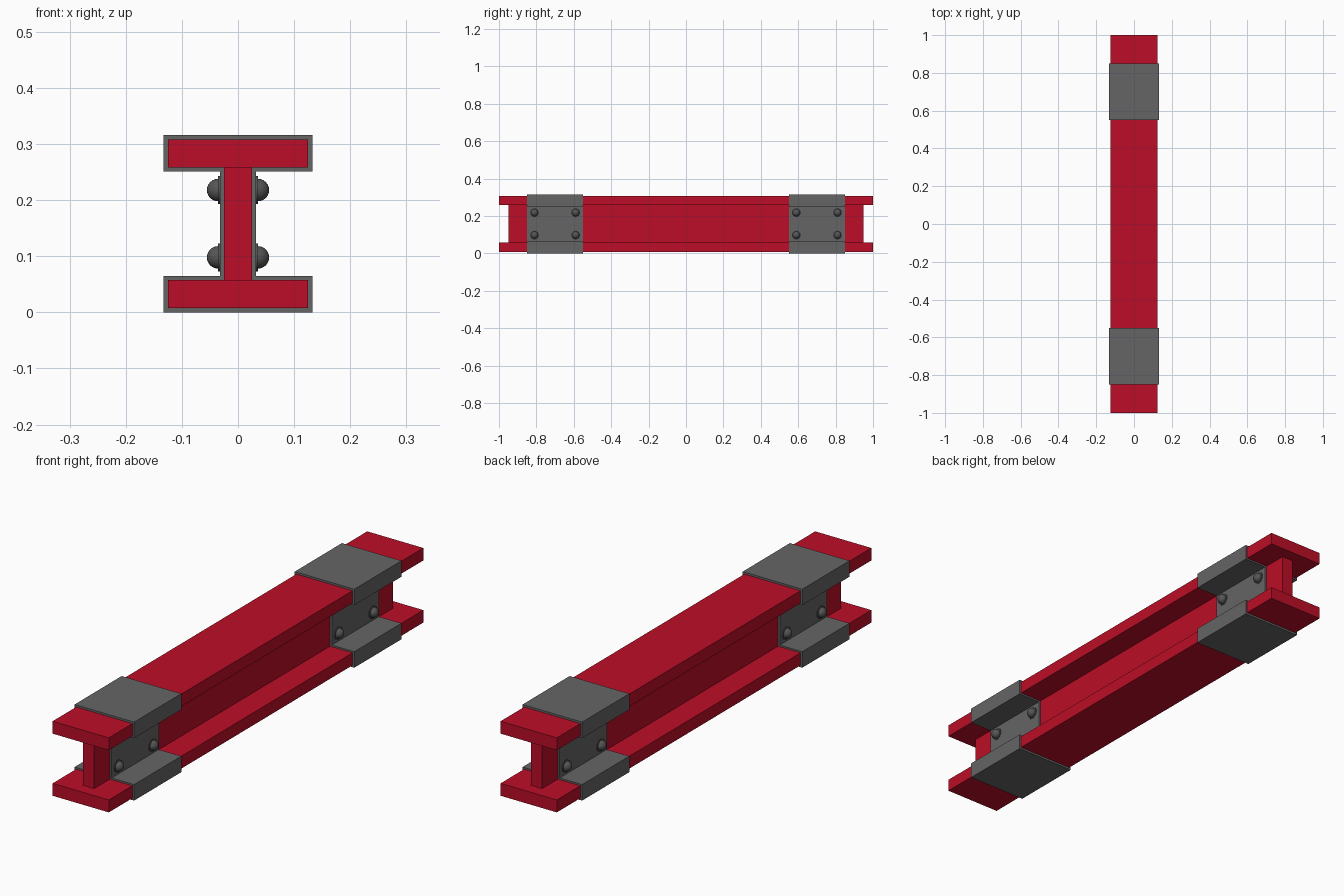
import bpy, bmesh, math
from mathutils import Matrix

if "Cube" in bpy.data.objects:
    bpy.data.objects.remove(bpy.data.objects["Cube"])


def material(name, colour):
    m = bpy.data.materials.new(name)
    m.diffuse_color = (*colour, 1)
    m.use_nodes = True
    m.node_tree.nodes["Principled BSDF"].inputs["Base Color"].default_value = m.diffuse_color
    return m


RED = material("red_paint", (0.5, 0.004, 0.02))
STEEL = material("dark_steel", (0.13, 0.13, 0.13))
RIVET = material("rivet_steel", (0.09, 0.09, 0.09))


def finish(name, bm, mat):
    bmesh.ops.recalc_face_normals(bm, faces=bm.faces)
    mesh = bpy.data.meshes.new(name)
    bm.to_mesh(mesh)
    bm.free()
    mesh.materials.append(mat)
    ob = bpy.data.objects.new(name, mesh)
    bpy.context.collection.objects.link(ob)
    return ob


def box(name, size, z, mat):
    bm = bmesh.new()
    bmesh.ops.create_cube(bm, size=1, matrix=Matrix.Translation((0, 0, z)) @ Matrix.Diagonal((*size, 1)))
    return finish(name, bm, mat)


MID = 0.158   # height of the beam's centre line

# Beam: two flanges and a slightly shorter web
for label, side in (("lower", -1), ("upper", 1)):
    box(f"{label}_flange", (0.25, 2.0, 0.05), MID + side * 0.125, RED)
box("web", (0.05, 1.9, 0.2), MID, RED)


# Sleeve: I-shaped profile, a little larger than the beam, extruded along y
def sleeve(name, y0, y1):
    half, web, top, inner = 0.1325, 0.0325, 0.158, 0.0935
    right = [(half, -top), (half, -inner), (web, -inner),
             (web, inner), (half, inner), (half, top)]
    outline = right + [(-x, z) for x, z in reversed(right)]
    bm = bmesh.new()
    face = bm.faces.new([bm.verts.new((x, y0, MID + z)) for x, z in outline])
    ext = bmesh.ops.extrude_face_region(bm, geom=[face])
    verts = [v for v in ext["geom"] if isinstance(v, bmesh.types.BMVert)]
    bmesh.ops.translate(bm, verts=verts, vec=(0, y1 - y0, 0))
    finish(name, bm, STEEL)


# Rivet: thin collar and round head, spun about its own axis
def rivet(name, side, y, z):
    r = 0.02
    profile = [(0.025, 0.0), (0.025, 0.003), (r, 0.003)]
    profile += [(r * math.cos(a), 0.003 + r * math.sin(a))
                for a in (math.radians(d) for d in range(15, 91, 15))]
    bm = bmesh.new()
    verts = [bm.verts.new((p, 0, h)) for p, h in profile]
    edges = [bm.edges.new(pair) for pair in zip(verts, verts[1:])]
    bmesh.ops.spin(bm, geom=verts + edges, cent=(0, 0, 0), axis=(0, 0, 1),
                   angle=math.tau, steps=24)
    bmesh.ops.remove_doubles(bm, verts=bm.verts, dist=1e-5)
    bm.transform(Matrix.Translation((side * 0.0325, y, z))
                 @ Matrix.Rotation(side * math.pi / 2, 4, 'Y'))
    ob = finish(name, bm, RIVET)
    bpy.ops.object.select_all(action='DESELECT')
    ob.select_set(True)
    bpy.context.view_layer.objects.active = ob
    bpy.ops.object.shade_smooth_by_angle(angle=math.radians(35))


for end, cy in (("front", -0.7), ("back", 0.7)):
    sleeve(f"{end}_sleeve", cy - 0.15, cy + 0.15)
    for sx, side in ((-1, "left"), (1, "right")):
        for dy in (-0.11, 0.11):
            for dz in (-0.06, 0.06):
                rivet(f"{end}_{side}_rivet", sx, cy + dy, MID + dz)
